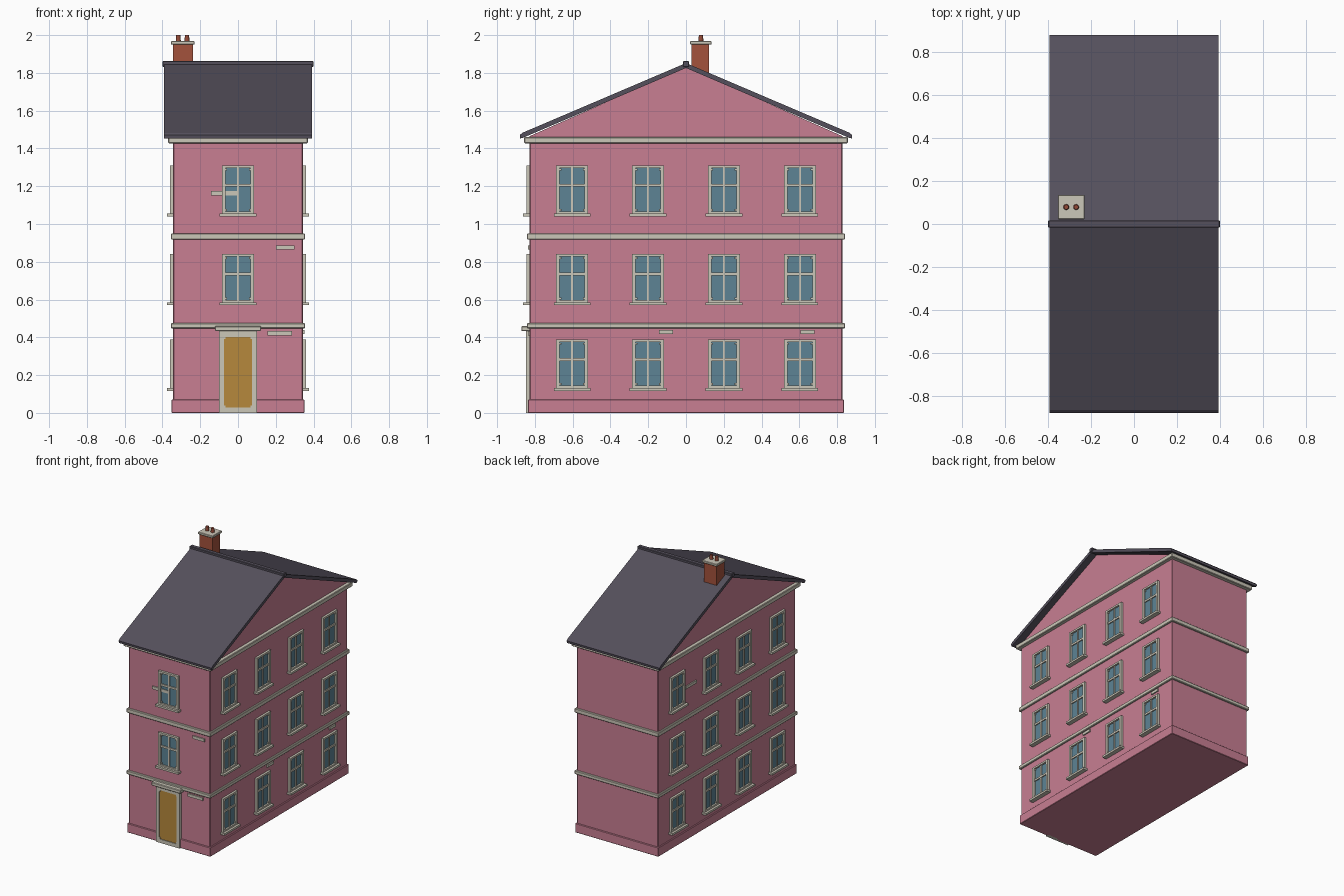
import bpy, bmesh
from math import radians
from mathutils import Matrix, Vector

old = bpy.data.objects.get("Cube")
if old:
    bpy.data.objects.remove(old)


def material(name, rgb):
    m = bpy.data.materials.new(name)
    m.use_nodes = True
    m.diffuse_color = (*rgb, 1)
    bsdf = next(n for n in m.node_tree.nodes if n.type == "BSDF_PRINCIPLED")
    bsdf.inputs["Base Color"].default_value = (*rgb, 1)
    bsdf.inputs["Roughness"].default_value = 0.8
    return m


PINK = material("pink render", (0.58, 0.21, 0.29))
CREAM = material("cream stone", (0.60, 0.57, 0.48))
GLASS = material("blue glass", (0.11, 0.23, 0.30))
SLATE = material("grey slate", (0.09, 0.08, 0.107))
BRICK = material("red brick", (0.37, 0.085, 0.045))
POT = material("terracotta", (0.30, 0.07, 0.04))
OCHRE = material("ochre paint", (0.47, 0.25, 0.045))


def box(bm, x, y, z, mat=0):
    """Add a box spanning three (low, high) ranges."""
    size = [b - a for a, b in (x, y, z)]
    mid = Vector([(a + b) / 2 for a, b in (x, y, z)])
    new = bmesh.ops.create_cube(bm, size=1, matrix=Matrix.Translation(mid) @ Matrix.Diagonal((*size, 1)))
    for f in {f for v in new["verts"] for f in v.link_faces}:
        f.material_index = mat


def finish(name, bm, *mats, bevel=0):
    bmesh.ops.recalc_face_normals(bm, faces=bm.faces)
    me = bpy.data.meshes.new(name)
    bm.to_mesh(me)
    bm.free()
    for m in mats:
        me.materials.append(m)
    ob = bpy.data.objects.new(name, me)
    bpy.context.collection.objects.link(ob)
    if bevel:
        mod = ob.modifiers.new("Bevel", "BEVEL")
        mod.width, mod.segments = bevel, 1
    return ob


def block(name, x, y, z, mat, bevel=0):
    bm = bmesh.new()
    box(bm, x, y, z)
    return finish(name, bm, mat, bevel=bevel)


def prism(name, profile, half, mat):
    """Extrude a (y, z) profile along x."""
    bm = bmesh.new()
    face = bm.faces.new([bm.verts.new((-half, y, z)) for y, z in profile])
    out = bmesh.ops.extrude_face_region(bm, geom=[face])
    moved = [g for g in out["geom"] if isinstance(g, bmesh.types.BMVert)]
    bmesh.ops.translate(bm, verts=moved, vec=(2 * half, 0, 0))
    return finish(name, bm, mat)


def pm(v):
    return (-v, v)


# Walls, plinth and stone courses
WX, WY = 0.343, 0.828
block("walls", pm(WX), pm(WY), (0.05, 1.45), PINK, 0.004)
block("plinth", pm(0.352), pm(0.837), (0, 0.07), PINK, 0.003)
block("lower_course", pm(0.355), pm(0.842), (0.447, 0.475), CREAM, 0.004)
block("upper_course", pm(0.355), pm(0.842), (0.917, 0.95), CREAM, 0.004)
block("eaves_course", pm(0.37), pm(0.857), (1.427, 1.46), CREAM, 0.004)
prism("gable", [(-WY, 1.45), (WY, 1.45), (WY, 1.465), (0, 1.832), (-WY, 1.465)], WX, PINK)

# Roof slopes with a turned-down eaves edge, and the ridge
for side, label in ((-1, "front"), (1, "back")):
    slope = [(0, 1.852), (0.868, 1.482), (0.88, 1.47), (0.878, 1.453), (0.862, 1.457), (0, 1.826)]
    prism(label + "_roof_slope", [(side * y, z) for y, z in slope], 0.393, SLATE)
block("ridge", pm(0.4), pm(0.016), (1.832, 1.862), SLATE, 0.003)

# Chimney
block("chimney_stack", (-0.345, -0.238), (0.03, 0.122), (1.78, 1.955), BRICK)
block("chimney_cap", (-0.355, -0.23), (0.022, 0.136), (1.95, 1.968), CREAM, 0.003)
bm = bmesh.new()
for x in (-0.316, -0.27):
    bmesh.ops.create_cone(bm, cap_ends=True, segments=12, radius1=0.014, radius2=0.011, depth=0.04,
                          matrix=Matrix.Translation((x, 0.079, 1.98)))
finish("chimney_pots", bm, POT)

# Window mesh: wall plane at y = 0, facing -y, bottom of the frame at z = 0
W, H, BAR = 0.085, 0.258, 0.019
bm = bmesh.new()
box(bm, pm(W - 0.01), (-0.004, 0.01), (0.01, H - 0.01), 1)
for s in (-1, 1):
    box(bm, sorted((s * W, s * (W - BAR))), (-0.017, 0.01), (0, H))
    for z in (BAR - 0.002, H - BAR - 0.008):
        x = s * (W - BAR - 0.004)
        box(bm, (x - 0.005, x + 0.005), (-0.012, 0), (z, z + 0.01))
inner = pm(W - BAR)
box(bm, inner, (-0.017, 0.01), (0, 0.014))
box(bm, inner, (-0.017, 0.01), (H - 0.014, H))
box(bm, pm(0.006), (-0.010, 0), (0.014, H - 0.014))
box(bm, inner, (-0.012, 0), (0.145, 0.160))
box(bm, pm(0.097), (-0.034, 0.01), (-0.013, 0.002))
window = finish("front_window_1", bm, CREAM, GLASS)

# Place windows on the front and on both long sides
FLOORS = (0.13, 0.583, 1.053)
spots = [("front", (0, -WY, z), 0) for z in FLOORS[1:]]
for label, s in (("left", 1), ("right", -1)):
    for z in FLOORS:
        spots += [(label, (s * WX, y, z), s * 90) for y in (-0.603, -0.201, 0.201, 0.603)]
for i, (label, place, turn) in enumerate(spots):
    ob = window
    if i:
        ob = bpy.data.objects.new(f"{label}_window_{i + 1}", window.data)
        bpy.context.collection.objects.link(ob)
    ob.location = place
    ob.rotation_euler.z = radians(turn)

# Front door with surround and hood
bm = bmesh.new()
for s in (-1, 1):
    box(bm, sorted((s * 0.1, s * 0.075)), (-0.847, -0.82), (0, 0.435))
    for z in (0.028, 0.39):
        box(bm, sorted((s * 0.078, s * 0.066)), (-0.845, -0.82), (z, z + 0.012))
box(bm, pm(0.078), (-0.847, -0.82), (0, 0.028))
box(bm, pm(0.078), (-0.847, -0.82), (0.402, 0.435))
finish("door_surround", bm, CREAM)
block("door", pm(0.08), (-0.841, -0.82), (0.02, 0.41), OCHRE)
block("door_hood", pm(0.122), (-0.872, -0.82), (0.433, 0.46), CREAM, 0.004)

# Loose stone strips on the walls
for i, (x, z) in enumerate((((-0.143, 0), 1.163), ((0.2, 0.3), 0.875), ((0.157, 0.287), 0.422))):
    block(f"front_stone_{i + 1}", x, (-WY - 0.009, -WY + 0.01), (z - 0.011, z + 0.011), CREAM)
for i, y in enumerate(((-0.143, -0.07), (0.607, 0.68))):
    block(f"left_stone_{i + 1}", (WX - 0.01, WX + 0.009), y, (0.417, 0.438), CREAM)
block("right_stone", (-WX - 0.009, -WX + 0.01), (0.37, 0.5), (1.152, 1.174), CREAM)
